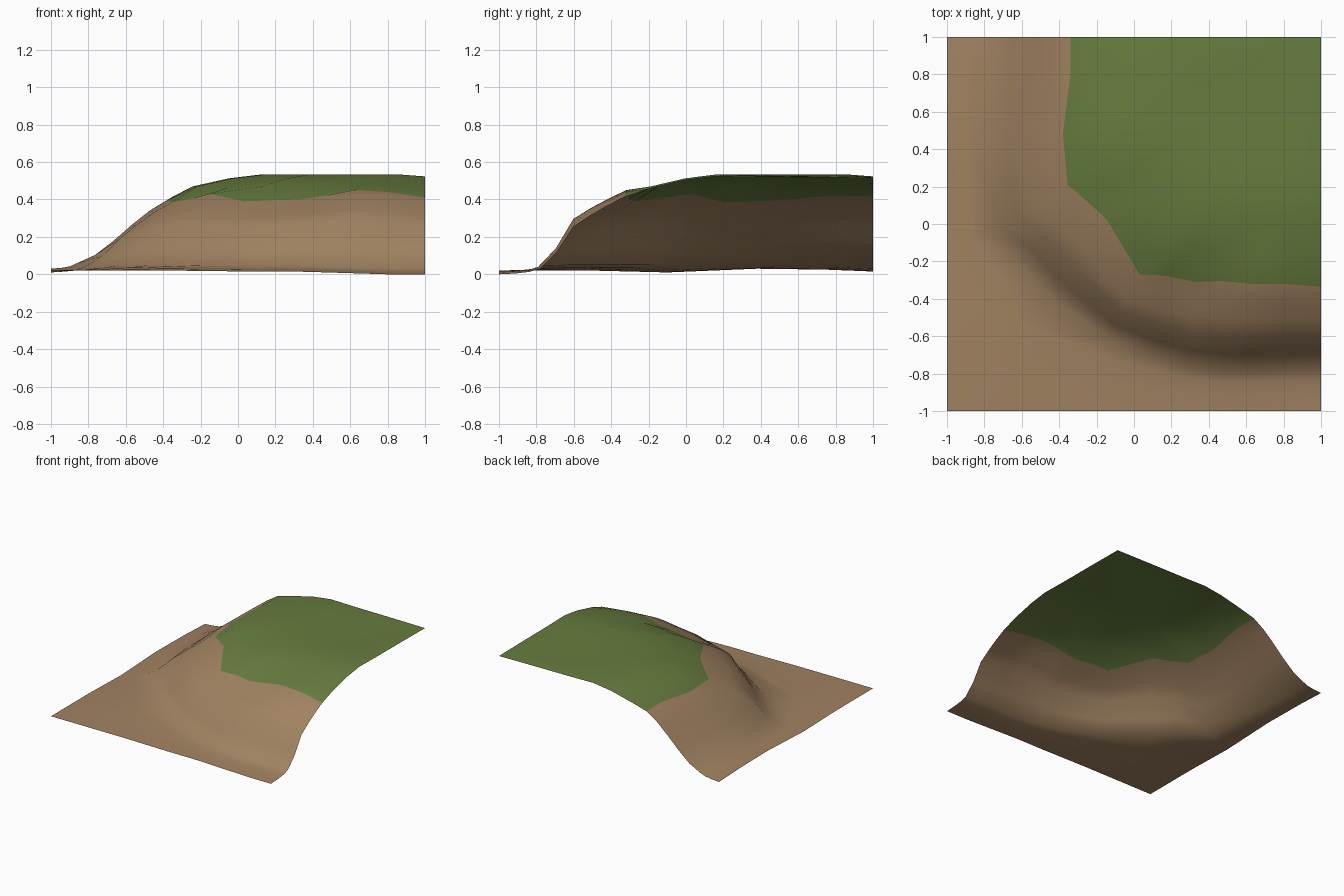
import bpy, bmesh

if "Cube" in bpy.data.objects:
    bpy.data.objects.remove(bpy.data.objects["Cube"])

def material(name, rgb):
    m = bpy.data.materials.new(name)
    m.diffuse_color = (*rgb, 1)
    m.use_nodes = True
    m.node_tree.nodes["Principled BSDF"].inputs["Base Color"].default_value = m.diffuse_color
    return m

# Stations running round the hill from the back edge to the right edge:
# grass rim x, y, z | cliff foot x, y | outer border x, y, z | steepness
STATIONS = [
    (-.34, 1.0, .42, -.83, 1.0, -1, 1.0, .015, 0),
    (-.34, .80, .42, -.86, .80, -1, .75, .025, 0),
    (-.38, .48, .395, -.86, .45, -1, .38, .03, 0),
    (-.355, .21, .385, -.82, -.06, -1, -.10, .01, .3),
    (-.25, .12, .405, -.63, -.19, -1, -.5, .02, .7),
    (-.15, .03, .43, -.47, -.37, -1, -1, .02, .9),
    (.03, -.27, .39, -.13, -.61, -.35, -1, .02, .9),
    (.16, -.275, .395, .10, -.71, .05, -1, .015, .9),
    (.33, -.31, .40, .30, -.77, .30, -1, .015, 1),
    (.47, -.305, .42, .47, -.79, .48, -1, .01, 1),
    (.62, -.32, .45, .63, -.79, .64, -1, .005, 1),
    (.80, -.32, .44, .80, -.78, .80, -1, 0, .95),
    (1.0, -.335, .41, 1.0, -.78, 1, -1, 0, .85),
]
# Cliff profile: distance from rim to foot, height of a soft and a steep slope
CLIFF = [(.2, .83, .89), (.4, .60, .77), (.6, .35, .63), (.8, .13, .25)]
# Plateau profile: distance from rim to back right corner, height
PLATEAU = [(.1, .47), (.24, .513), (.36, .533), (.52, .527), (.75, .522), (1, .515)]

def lerp(a, b, t):
    return a + (b - a) * t

def cross_section(st, drop):
    rx, ry, rz, fx, fy, ox, oy, oz, steep = st
    fz = oz + .03
    pts = [(ox, oy, oz)]
    # flat ground up to the foot
    for t, h in ((.4, .15), (.75, .45)):
        pts.append((lerp(ox, fx, t), lerp(oy, fy, t), lerp(oz, fz, h)))
    pts.append((fx, fy, fz))
    # cliff
    for s, soft, hard in reversed(CLIFF):
        pts.append((lerp(rx, fx, s), lerp(ry, fy, s),
                    lerp(fz, rz, lerp(soft, hard, steep))))
    pts.append((rx, ry, rz))
    rim = len(pts) - 1
    # plateau, slightly lower along the cut edges
    for u, z in PLATEAU:
        pts.append((lerp(rx, 1, u), lerp(ry, 1, u), z - drop * (1 - u)))
    return pts, rim

# Terrain sheet: skin the cross sections, grass inside the rim
bm = bmesh.new()
rows = []
for i, st in enumerate(STATIONS):
    pts, rim = cross_section(st, .015 if i in (0, len(STATIONS) - 1) else 0)
    rows.append([bm.verts.new(p) for p in pts])
for a, b in zip(rows, rows[1:]):
    for j in range(len(a) - 1):
        f = bm.faces.new((a[j], b[j], b[j + 1], a[j + 1]))
        f.material_index = 1 if j >= rim else 0
        f.smooth = True
bmesh.ops.remove_doubles(bm, verts=bm.verts, dist=1e-4)
bm.normal_update()
if sum(f.normal.z for f in bm.faces) < 0:
    bmesh.ops.reverse_faces(bm, faces=bm.faces)

mesh = bpy.data.meshes.new("hill_terrain")
bm.to_mesh(mesh)
bm.free()
mesh.materials.append(material("earth_brown", (.355, .225, .120)))
mesh.materials.append(material("grass_green", (.135, .205, .049)))
bpy.context.collection.objects.link(bpy.data.objects.new("hill_terrain", mesh))
